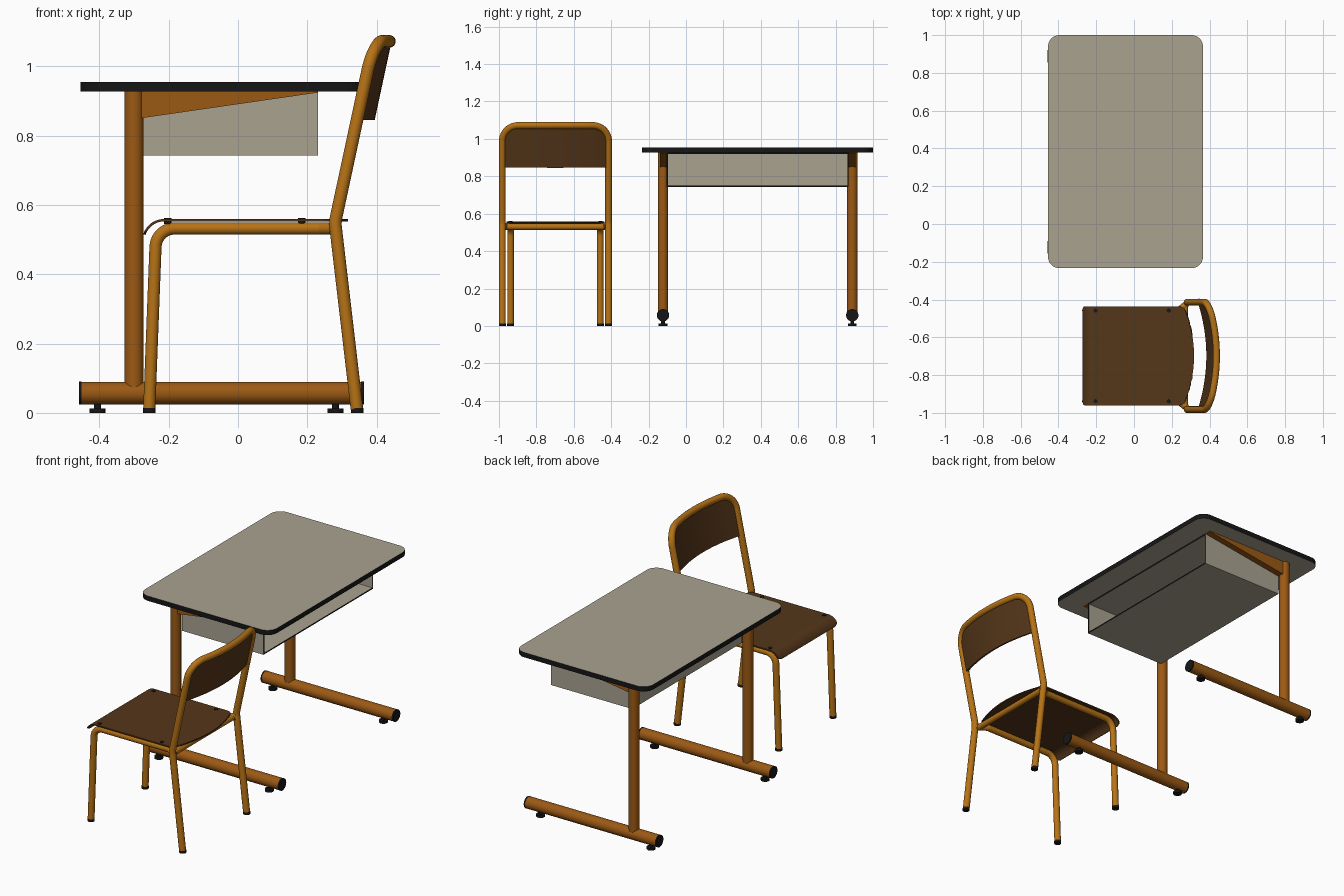
import bpy, bmesh, math
from mathutils import Vector

if "Cube" in bpy.data.objects:
    bpy.data.objects.remove(bpy.data.objects["Cube"])


def material(name, rgb):
    m = bpy.data.materials.new(name)
    m.diffuse_color = (*rgb, 1)
    m.use_nodes = True
    m.node_tree.nodes["Principled BSDF"].inputs["Base Color"].default_value = m.diffuse_color
    return m


CHAIR = material("chair_paint", (0.47, 0.17, 0.008))
FRAME = material("desk_paint", (0.33, 0.10, 0.007))
WOOD = material("dark_wood", (0.09, 0.037, 0.01))
BEIGE = material("beige_laminate", (0.40, 0.365, 0.28))
BLACK = material("black_plastic", (0.008, 0.008, 0.008))


def finish(ob):
    """Apply curves and modifiers, then smooth."""
    bpy.ops.object.select_all(action='DESELECT')
    ob.select_set(True)
    bpy.context.view_layer.objects.active = ob
    bpy.ops.object.convert(target='MESH')
    bpy.ops.object.shade_smooth_by_angle(angle=math.radians(35))
    return ob


def add(name, data, *mats):
    for m in mats:
        data.materials.append(m)
    ob = bpy.data.objects.new(name, data)
    bpy.context.collection.objects.link(ob)
    return ob


def tube(name, pts, r, mat, res=8):
    cu = bpy.data.curves.new(name, 'CURVE')
    cu.dimensions = '3D'
    cu.bevel_depth, cu.bevel_resolution, cu.use_fill_caps = r, res, True
    sp = cu.splines.new('POLY')
    sp.points.add(len(pts) - 1)
    for p, co in zip(sp.points, pts):
        p.co = (*co, 1)
    return finish(add(name, cu, mat))


def fillet(pts, radii, n=10):
    """Round the inner corners of a path with circular arcs."""
    pts = [Vector(p) for p in pts]
    out = [pts[0]]
    for a, b, c, r in zip(pts, pts[1:], pts[2:], radii):
        d1, d2 = (b - a).normalized(), (c - b).normalized()
        th = d1.angle(d2)
        t, w = r * math.tan(th / 2), math.cos(th / 2)
        p, q = b - d1 * t, b + d2 * t
        for i in range(n + 1):
            k = i / n
            f = ((1 - k) ** 2, 2 * k * (1 - k) * w, k * k)
            out.append((p * f[0] + b * f[1] + q * f[2]) / sum(f))
    return out + [pts[-1]]


def sheet(name, rows, thick, mat):
    """Thin panel from equal rows of points."""
    n = len(rows[0])
    me = bpy.data.meshes.new(name)
    me.from_pydata([p for r in rows for p in r], [],
                   [(i * n + j, i * n + j + 1, (i + 1) * n + j + 1, (i + 1) * n + j)
                    for i in range(len(rows) - 1) for j in range(n - 1)])
    ob = add(name, me, mat)
    mod = ob.modifiers.new("thickness", 'SOLIDIFY')
    mod.thickness, mod.offset = thick, 0
    return finish(ob)


def prism(name, outline, depth, *mats):
    """Extrude a planar outline; a second material goes on the sides."""
    bm = bmesh.new()
    f = bm.faces.new([bm.verts.new(p) for p in outline])
    g = bmesh.ops.extrude_face_region(bm, geom=[f])['geom']
    bmesh.ops.translate(bm, vec=depth, verts=[v for v in g if isinstance(v, bmesh.types.BMVert)])
    bmesh.ops.recalc_face_normals(bm, faces=bm.faces)
    axis = Vector(depth).normalized()
    if len(mats) > 1:
        for f in bm.faces:
            f.material_index = int(abs(f.normal.dot(axis)) < 0.5)
    me = bpy.data.meshes.new(name)
    bm.to_mesh(me)
    bm.free()
    return finish(add(name, me, *mats))


def round_width(half, r, d):
    """Half width at distance d from an end with corner radius r."""
    return half if d >= r else half - r + math.sqrt(max(0, r * r - (r - d) ** 2))


# ---------------- Desk ----------------
DY = 0.383

# Desktop: laminate faces with a black edge band
cr, outline = 0.06, []
for cx, cy, a0 in ((0.365 - cr, 1.0 - cr, 0), (-0.455 + cr, 1.0 - cr, 90),
                   (-0.455 + cr, -0.234 + cr, 180), (0.365 - cr, -0.234 + cr, 270)):
    for i in range(9):
        a = math.radians(a0 + i * 90 / 8)
        outline.append((cx + cr * math.cos(a), cy + cr * math.sin(a), 0.928))
prism("desktop", outline, (0, 0, 0.027), BEIGE, BLACK)

# Book tray: box open towards the chair side, black rim
bm = bmesh.new()
bmesh.ops.create_cube(bm, size=1)
for v in bm.verts:
    v.co = (-0.022 + v.co.x * 0.506, DY + v.co.y * 0.974, 0.835 + v.co.z * 0.184)
bmesh.ops.delete(bm, geom=[f for f in bm.faces if f.normal.x > 0.5], context='FACES')
me = bpy.data.meshes.new("book_tray")
bm.to_mesh(me)
bm.free()
tray = add("book_tray", me, BEIGE, BLACK)
mod = tray.modifiers.new("thickness", 'SOLIDIFY')
mod.thickness, mod.offset, mod.material_offset_rim = 0.01, -1, 1
finish(tray)

for s, side in ((-1, "front"), (1, "back")):
    y = DY + s * 0.506
    # Upright, foot tube and end caps
    tube(f"{side}_desk_leg", [(-0.3, y, 0.065), (-0.3, y, 0.928)], 0.0275, FRAME, 12)
    tube(f"{side}_foot_tube", [(-0.452, y, 0.057), (0.355, y, 0.057)], 0.0325, FRAME, 12)
    for x0, x1, end in ((-0.459, -0.452, "left"), (0.355, 0.363, "right")):
        tube(f"{side}_{end}_foot_cap", [(x0, y, 0.057), (x1, y, 0.057)], 0.033, BLACK, 12)
    # Levelling feet
    for x, end in ((-0.406, "left"), (0.281, "right")):
        tube(f"{side}_{end}_leveller_pad", [(x, y, 0), (x, y, 0.013)], 0.023, BLACK)
        tube(f"{side}_{end}_leveller_stem", [(x, y, 0.01), (x, y, 0.035)], 0.01, BLACK)
    # Tapered bracket beside the tray
    yb = DY + s * 0.487
    prism(f"{side}_bracket", [(-0.295, yb, 0.928), (-0.295, yb, 0.848),
                              (0.23, yb, 0.924), (0.23, yb, 0.928)], (0, s * 0.035, 0), FRAME)

# ---------------- Chair ----------------
CY, H, R = -0.698, 0.284, 0.018


def back_x(z, dy):
    """Leaning, bowed surface of the chair back."""
    return 0.28 + 0.2146 * (z - 0.55) + 0.045 * (1 - min(1, (dy / H) ** 2))


# Rear legs and back hoop as one bent tube
path = fillet([(0.343, -H, 0.012), (0.28, -H, 0.55), (0.392, -H, 1.072),
               (0.392, H, 1.072), (0.28, H, 0.55), (0.343, H, 0.012)],
              [0.1, 0.085, 0.085, 0.1])
hoop = []
for p, q in zip(path, path[1:] + [path[-1]]):
    n = 14 if abs(q.y - p.y) > 0.2 else 1
    for i in range(n):
        c = p.lerp(q, i / n)
        x = back_x(c.z, c.y) if c.z > 0.7 else c.x
        hoop.append((x, CY + c.y, c.z))
tube("rear_legs_and_back_hoop", hoop, R, CHAIR)

for s, side in ((-1, "front"), (1, "back")):
    # Front leg bending into the seat rail, flaring out to the rear leg
    y, yo = CY + s * 0.24, CY + s * 0.275
    tube(f"{side}_leg_and_seat_rail",
         fillet([(-0.256, y, 0.012), (-0.236, y, 0.532), (0.235, y, 0.532), (0.28, yo, 0.532)],
                [0.055, 0.04]), 0.0175, CHAIR)
    for x, yy, end in ((-0.256, y, "left"), (0.344, CY + s * H, "right")):
        tube(f"{side}_{end}_chair_foot", [(x, yy, 0), (x, yy, 0.014)], 0.0185, BLACK)
    # Seat rivets
    for x, end in ((-0.203, "left"), (0.184, "right")):
        tube(f"{side}_{end}_rivet", [(x, y, 0.545), (x, y, 0.562)], 0.011, BLACK, 4)

# Cross bar under the rear of the seat
tube("seat_cross_bar", [(0.27, CY - 0.27, 0.53), (0.27, CY + 0.27, 0.53)], 0.0165, CHAIR)

# Seat: rolled front edge, bowed rear edge, rounded corners
HW, rows = 0.262, []
V = [-1 + j / 12 for j in range(25)]
for i in range(11):
    a = math.radians(72) * (1 - i / 10)
    w = round_width(HW, 0.025, 0.06 * (math.radians(72) - a))
    rows.append([(-0.213 - 0.06 * math.sin(a), CY + v * w, 0.556 - 0.06 * (1 - math.cos(a)))
                 for v in V])
for i in range(9):
    d = 0.035 * (1 - math.sin(math.pi / 2 * i / 8))
    w = round_width(HW, 0.035, d)
    rows.append([(0.275 - d + 0.043 * (1 - v * v), CY + v * w, 0.556) for v in V])
sheet("seat", rows, 0.007, WOOD)

# Backrest panel filling the top of the hoop
rows = []
for i in range(15):
    z = 0.847 + 0.22 * i / 14
    w = round_width(H - 0.004, 0.085, 1.072 - z)
    rows.append([(back_x(z, v * w), CY + v * w, z) for v in V])
sheet("backrest", rows, 0.012, WOOD)
